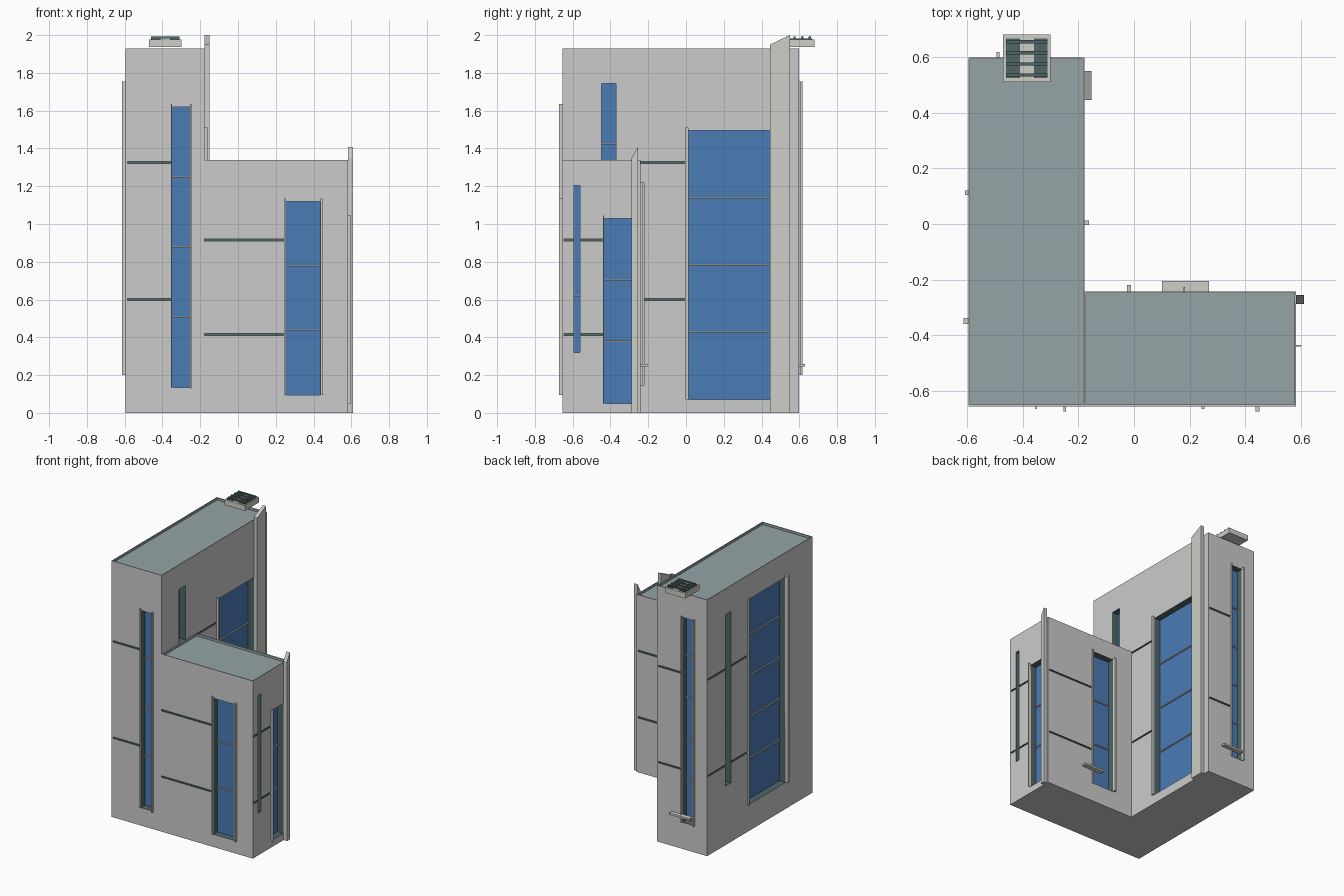
import bpy, bmesh

if "Cube" in bpy.data.objects:
    bpy.data.objects.remove(bpy.data.objects["Cube"])

def mat(name, c):
    m = bpy.data.materials.new(name)
    m.diffuse_color = (*c, 1)
    m.use_nodes = True
    m.node_tree.nodes["Principled BSDF"].inputs["Base Color"].default_value = m.diffuse_color
    return m

WALL = mat("wall", (0.52, 0.54, 0.52))
TRIM = mat("trim", (0.62, 0.62, 0.58))
DARK = mat("reveal", (0.08, 0.13, 0.14))
ROOF = mat("roof", (0.30, 0.37, 0.38))
GLASS = mat("glass", (0.07, 0.20, 0.47))

def add_box(bm, lo, hi, mi=0):
    g = bmesh.ops.create_cube(bm, size=1)
    for v in g["verts"]:
        v.co = [lo[i] + (v.co[i] + 0.5) * (hi[i] - lo[i]) for i in range(3)]
    for f in {f for v in g["verts"] for f in v.link_faces}:
        f.material_index = mi

def make(name, boxes, mats):
    bm = bmesh.new()
    for b in boxes:
        add_box(bm, *b)
    me = bpy.data.meshes.new(name)
    bm.to_mesh(me)
    bm.free()
    for m in mats:
        me.materials.append(m)
    ob = bpy.data.objects.new(name, me)
    bpy.context.collection.objects.link(ob)
    return ob

# Box on a wall: u along the wall, z up, d outward from the wall plane
def wall_box(wall, u0, u1, z0, z1, d0, d1):
    axis, pos, sign = wall
    a, b = sorted((pos + sign * d0, pos + sign * d1))
    if axis == "x":
        return (a, u0, z0), (b, u1, z1)
    return (u0, a, z0), (u1, b, z1)

T_FRONT, T_BACK = ("y", -0.655, -1), ("y", 0.598, 1)
T_LEFT, T_RIGHT = ("x", -0.595, -1), ("x", -0.178, 1)
W_FRONT, W_BACK, W_RIGHT = ("y", -0.655, -1), ("y", -0.242, 1), ("x", 0.582, 1)
DEPTH = 0.05

# Windows: name, wall, u0, u1, z0, z1, mullion heights
tower_windows = [
    ("front", T_FRONT, -0.35, -0.253, 0.135, 1.62, (0.51, 0.88, 1.25)),
    ("courtyard", T_RIGHT, 0.013, 0.445, 0.07, 1.495, (0.43, 0.785, 1.14)),
    ("upper", T_RIGHT, -0.447, -0.37, 1.336, 1.745, (1.425,)),
    ("left", T_LEFT, -0.337, 0.104, 0.2, 1.745, (0.51, 0.82, 1.13, 1.44)),
    ("left_slot", T_LEFT, 0.315, 0.38, 0.445, 1.735, (0.875, 1.305)),
    ("back", T_BACK, -0.484, -0.388, 0.2, 1.745, (0.51, 0.82, 1.13, 1.44)),
]
wing_windows = [
    ("wing_front", W_FRONT, 0.253, 0.435, 0.095, 1.12, (0.44, 0.78)),
    ("wing_right", W_RIGHT, -0.435, -0.288, 0.05, 1.03, (0.38, 0.705)),
    ("wing_slot", W_RIGHT, -0.592, -0.56, 0.32, 1.205, (0.62,)),
    ("wing_back", W_BACK, -0.01, 0.177, 0.145, 1.21, (0.5, 0.855)),
]
# Horizontal grooves: wall, u0, u1
tower_grooves = [(T_FRONT, -0.585, -0.353), (T_RIGHT, -0.24, -0.008),
                 (T_LEFT, 0.12, 0.312), (T_LEFT, 0.383, 0.585), (T_BACK, -0.383, -0.19)]
wing_grooves = [(W_FRONT, -0.177, 0.24), (W_BACK, 0.185, 0.57),
                (W_RIGHT, -0.645, -0.595), (W_RIGHT, -0.557, -0.44)]

def building(name, lo, hi, windows, grooves, groove_z):
    body = make(name, [(lo, hi)], [WALL, DARK, ROOF])
    cuts = [(*wall_box(w, u0, u1, z0, z1, -DEPTH - 0.008, 0.02), 1)
            for _, w, u0, u1, z0, z1, _ in windows]
    for w, u0, u1 in grooves:
        for z in groove_z:
            cuts.append((*wall_box(w, u0, u1, z - 0.006, z + 0.006, -0.008, 0.02), 1))
    p = 0.006  # parapet thickness
    cuts.append(((lo[0] + p, lo[1] + p, hi[2] - 0.018), (hi[0] - p, hi[1] - p, hi[2] + 0.05), 2))
    cutter = make("cutter", cuts, [WALL, DARK, ROOF])
    cutter.hide_render = True
    mod = body.modifiers.new("recesses", "BOOLEAN")
    mod.operation, mod.object, mod.solver = "DIFFERENCE", cutter, "EXACT"
    mod.material_mode = "TRANSFER"
    dg = bpy.context.evaluated_depsgraph_get()
    me = bpy.data.meshes.new_from_object(body.evaluated_get(dg))
    body.modifiers.clear()
    body.data = me
    bpy.data.objects.remove(cutter)
    # Glass and mullions
    for n, w, u0, u1, z0, z1, bars in windows:
        make(n + "_glass", [wall_box(w, u0, u1, z0, z1, -DEPTH - 0.012, -DEPTH)], [GLASS])
        make(n + "_mullions", [wall_box(w, u0, u1, z - 0.004, z + 0.004, -DEPTH, -DEPTH + 0.008)
                               for z in bars], [TRIM])

building("tower", (-0.595, -0.655, 0), (-0.178, 0.598, 1.93),
         tower_windows, tower_grooves, (0.6, 1.325))
building("wing", (-0.178, -0.655, 0), (0.582, -0.242, 1.338),
         wing_windows, wing_grooves, (0.415, 0.915))

# Vertical fins beside the windows: wall, u0, u1, z0, z1, projection
fins = [
    (T_FRONT, -0.355, -0.35, 0.135, 1.635, 0.01),
    (T_FRONT, -0.253, -0.245, 0.13, 1.635, 0.018),
    (W_FRONT, 0.243, 0.253, 0.095, 1.135, 0.01),
    (W_FRONT, 0.436, 0.451, 0.095, 1.135, 0.018),
    (W_RIGHT, -0.44, -0.435, 0.05, 1.045, 0.017),
    (T_RIGHT, -0.003, 0.012, 0.07, 1.51, 0.016),
    (T_LEFT, 0.104, 0.12, 0.2, 1.755, 0.012),
    (T_LEFT, -0.36, -0.337, 0.2, 1.755, 0.018),
    (W_BACK, -0.025, -0.01, 0.145, 1.22, 0.023),
    (W_BACK, 0.177, 0.183, 0.145, 1.22, 0.015),
    (T_BACK, -0.494, -0.484, 0.2, 1.755, 0.019),
    (T_BACK, -0.388, -0.383, 0.2, 1.755, 0.012),
]
for i, f in enumerate(fins):
    make(f"window_fin_{i}", [wall_box(*f[:5], -0.005, f[5])], [TRIM])

# Ledges at the back
make("wing_ledge", [wall_box(W_BACK, 0.10, 0.27, 0.246, 0.26, -0.005, 0.037)], [TRIM])
make("tower_ledge", [wall_box(T_BACK, -0.47, -0.30, 0.246, 0.26, -0.005, 0.031)], [TRIM])

# Tall blades with sloping tops
def blade(name, x0, x1, y0, y1, z0, z1):
    ob = make(name, [((x0, y0, 0), (x1, y1, z0))], [TRIM])
    for v in ob.data.vertices:
        if v.co.z > 0.1 and v.co.y > (y0 + y1) / 2:
            v.co.z = z1

blade("tower_blade", -0.178, -0.152, 0.445, 0.55, 1.95, 2.0)
blade("wing_blade", 0.582, 0.61, -0.288, -0.255, 1.35, 1.408)

# Rooftop vent with slats
make("vent_box", [((-0.47, 0.51, 1.938), (-0.30, 0.68, 1.978))], [TRIM])
make("vent_rails", [((x - 0.025, 0.525, 1.978), (x + 0.025, 0.667, 1.983))
                    for x in (-0.435, -0.335)], [DARK])
make("vent_slats", [((-0.46, y - 0.006, 1.981), (-0.31, y + 0.006, 1.992))
                    for y in (0.535, 0.575, 0.615, 0.655)], [DARK])
